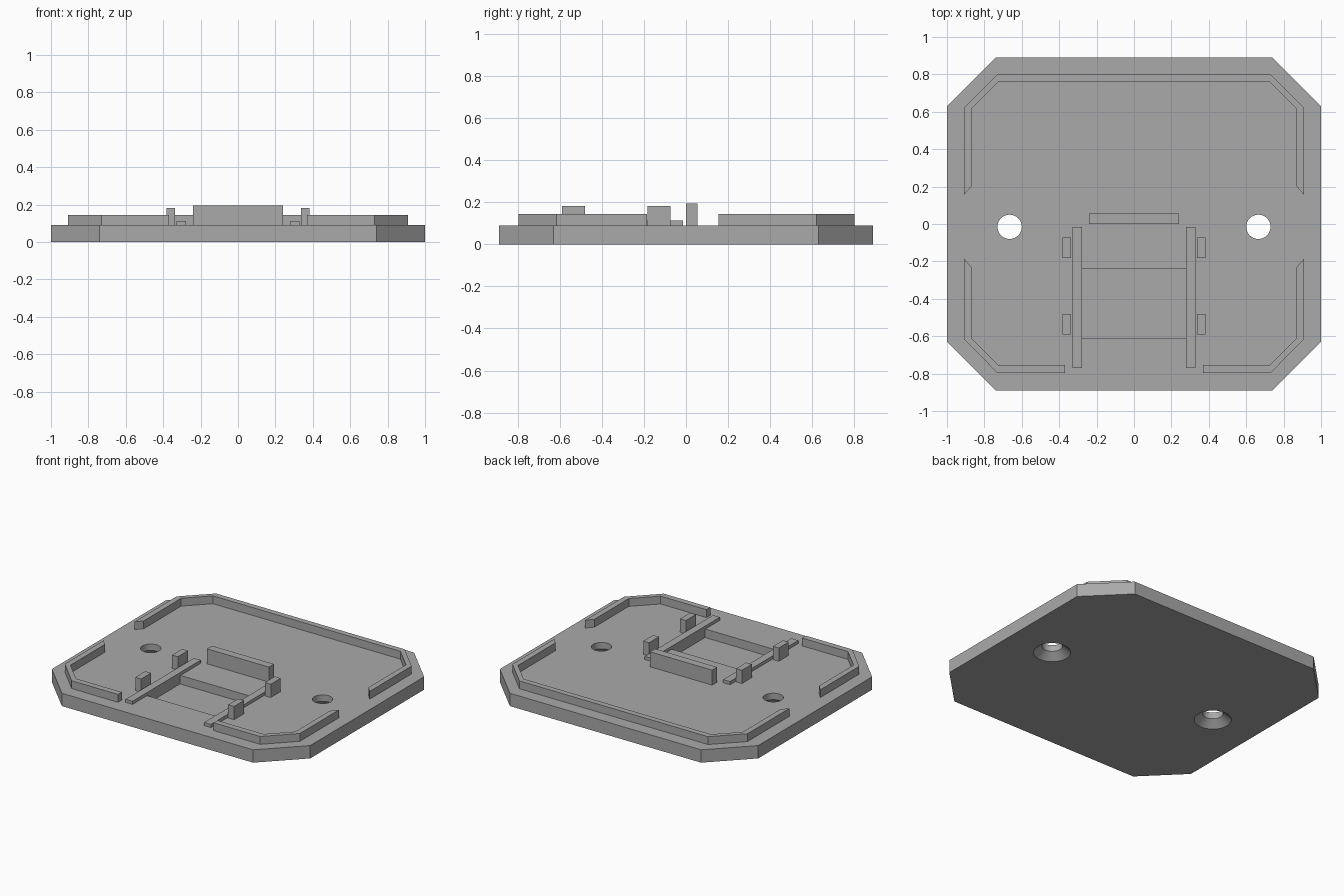
import bpy, bmesh, math

cube = bpy.data.objects.get("Cube")
if cube:
    bpy.data.objects.remove(cube, do_unlink=True)

grey = bpy.data.materials.new("plain grey")
grey.use_nodes = True
GREY = (0.4, 0.4, 0.4, 1)
grey.diffuse_color = GREY
grey.node_tree.nodes["Principled BSDF"].inputs["Base Color"].default_value = GREY


def finish(name, bm):
    bmesh.ops.recalc_face_normals(bm, faces=bm.faces)
    mesh = bpy.data.meshes.new(name)
    bm.to_mesh(mesh)
    bm.free()
    mesh.materials.append(grey)
    obj = bpy.data.objects.new(name, mesh)
    bpy.context.collection.objects.link(obj)
    return obj


def prism(name, outline, z0, z1):
    """Extrude a flat outline between two heights."""
    bm = bmesh.new()
    face = bm.faces.new([bm.verts.new((x, y, z0)) for x, y in outline])
    top = bmesh.ops.extrude_face_region(bm, geom=[face])["geom"]
    bmesh.ops.translate(bm, vec=(0, 0, z1 - z0),
                        verts=[v for v in top if isinstance(v, bmesh.types.BMVert)])
    return finish(name, bm)


def box(name, x0, x1, y0, y1, z0, z1):
    return prism(name, [(x0, y0), (x1, y0), (x1, y1), (x0, y1)], z0, z1)


def lathe(name, x, y, profile, sides=32):
    """Closed round solid from (radius, height) pairs."""
    bm = bmesh.new()
    rings = [[bm.verts.new((x + r * math.cos(i * math.tau / sides),
                            y + r * math.sin(i * math.tau / sides), z))
              for i in range(sides)] for r, z in profile]
    for low, high in zip(rings, rings[1:]):
        for i in range(sides):
            j = (i + 1) % sides
            bm.faces.new((low[i], low[j], high[j], high[i]))
    bm.faces.new(rings[0])
    bm.faces.new(rings[-1])
    return finish(name, bm)


def cut(target, cutter):
    mod = target.modifiers.new("cut", 'BOOLEAN')
    mod.operation, mod.solver, mod.object = 'DIFFERENCE', 'EXACT', cutter
    bpy.context.view_layer.objects.active = target
    bpy.ops.object.modifier_apply(modifier=mod.name)
    bpy.data.objects.remove(cutter, do_unlink=True)


TOP = 0.09

# Base plate with clipped corners
plate = prism("base_plate", [(-0.74, -0.89), (0.74, -0.89), (1, -0.63), (1, 0.63),
                             (0.74, 0.89), (-0.74, 0.89), (-1, 0.63), (-1, -0.63)], 0, TOP)

# Shallow pocket and two countersunk screw holes
cut(plate, box("pocket_cutter", -0.28, 0.28, -0.61, -0.24, 0.03, 0.2))
for side in (-1, 1):
    cut(plate, lathe("hole_cutter", side * 0.665, -0.015,
                     [(0.13, -0.01), (0.065, 0.045), (0.065, 0.2)]))

# Back rim: one wall wrapping both back corners
outer = [(0.91, 0.155), (0.91, 0.62), (0.73, 0.8)]
inner = [(0.725, 0.76), (0.87, 0.615), (0.87, 0.2)]


def flip(points):
    return [(-x, y) for x, y in reversed(points)]


prism("back_rim", outer + flip(outer) + flip(inner) + inner, TOP, 0.145)

# Parts that repeat on both sides
for side, word in ((1, "left"), (-1, "right")):
    front = [(0.91, -0.185), (0.91, -0.615), (0.73, -0.797), (0.37, -0.797),
             (0.37, -0.755), (0.725, -0.755), (0.87, -0.61), (0.87, -0.23)]
    prism(word + "_front_rim", [(side * x, y) for x, y in front], TOP, 0.145)
    box(word + "_rail", side * 0.277, side * 0.33, -0.77, -0.015, TOP, 0.112)
    for place, y in (("front", -0.59), ("back", -0.183)):
        box(f"{word}_{place}_post", side * 0.337, side * 0.382, y, y + 0.11, TOP, 0.183)

# Stop block behind the rails
box("stop_block", -0.24, 0.24, 0, 0.055, TOP, 0.195)
